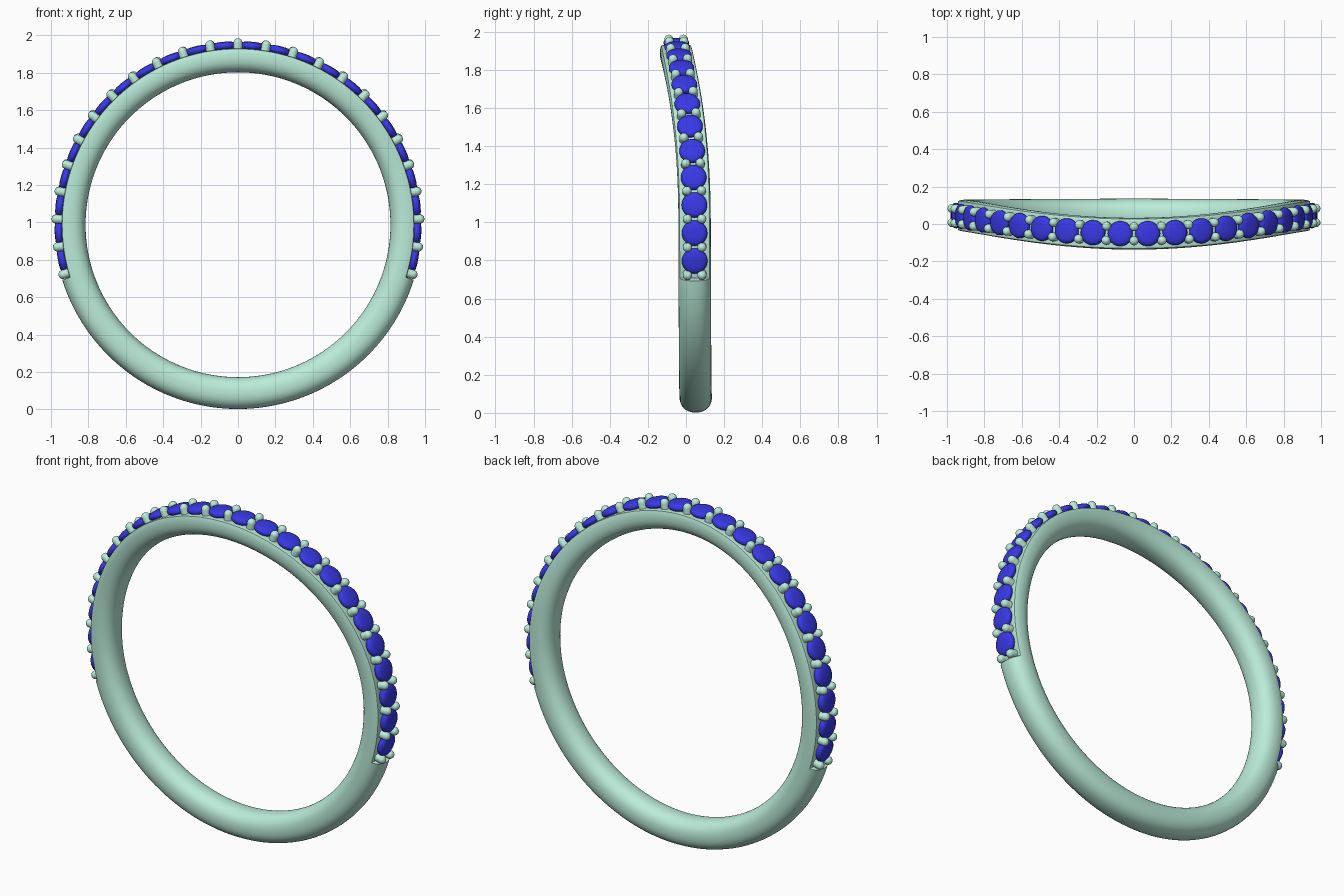
import bpy, bmesh
from math import sin, cos, pi, radians
from mathutils import Vector, Matrix

if "Cube" in bpy.data.objects:
    bpy.data.objects.remove(bpy.data.objects["Cube"])

CZ = 0.987            # ring centre height
R_MID = 0.900         # centre radius of the band section
HALF = 0.085          # half thickness of the band
CUT_R = 0.942         # radius of the stone channel floor
CUT_A = radians(107.3)
STEP = radians(8.82)  # spacing of stones
PER_SIDE = 12


def material(name, color):
    m = bpy.data.materials.new(name)
    m.diffuse_color = color
    m.use_nodes = True
    m.node_tree.nodes["Principled BSDF"].inputs["Base Color"].default_value = m.diffuse_color
    return m


metal = material("green_metal", (0.50, 0.84, 0.70, 1))
blue = material("blue_stone", (0.04, 0.04, 0.80, 1))


def wave(a):
    """Sideways offset of the band; a is the angle from the top."""
    return 0.043 + 0.008 * (abs(a) / pi) ** 2 - 0.095 * max(cos(a), 0) ** 2.3


def point(a, r, dy=0.0):
    return Vector((r * sin(a), wave(a) + dy, CZ + r * cos(a)))


def frame(a, r):
    """Local axes on the band: x along the path, y across, z outwards."""
    e = 0.01
    out = Vector((sin(a), 0, cos(a)))
    along = point(a + e, r) - point(a - e, r)
    along = (along - out * along.dot(out)).normalized()
    across = out.cross(along)
    m = Matrix((along, across, out)).transposed().to_4x4()
    m.translation = point(a, r)
    return m


def finish(bm, name, mat, angle=40):
    bmesh.ops.recalc_face_normals(bm, faces=bm.faces)
    me = bpy.data.meshes.new(name)
    bm.to_mesh(me)
    bm.free()
    me.materials.append(mat)
    ob = bpy.data.objects.new(name, me)
    bpy.context.collection.objects.link(ob)
    bpy.ops.object.select_all(action='DESELECT')
    ob.select_set(True)
    bpy.context.view_layer.objects.active = ob
    bpy.ops.object.shade_smooth_by_angle(angle=radians(angle))


def loft(bm, rings, closed):
    n = len(rings[0])
    pairs = len(rings) if closed else len(rings) - 1
    for i in range(pairs):
        p, q = rings[i], rings[(i + 1) % len(rings)]
        for j in range(n):
            k = (j + 1) % n
            bm.faces.new((p[j], p[k], q[k], q[j]))


def lathe(bm, profile, mat, n):
    """Revolve (radius, height) points about local z and cap both ends."""
    rings = [[bm.verts.new(mat @ Vector((r * cos(2 * pi * j / n), r * sin(2 * pi * j / n), h)))
              for j in range(n)] for r, h in profile]
    loft(bm, rings, False)
    bm.faces.new(rings[0])
    bm.faces.new(rings[-1])


# Band: rounded section swept round the wave, lowered where the stones sit
bm = bmesh.new()
N, M = 120, 40
low = 2 * pi - 2 * CUT_A
angles = [(-CUT_A + 2 * CUT_A * i / N, True) for i in range(N + 1)]
angles += [(CUT_A + 0.002 + (low - 0.004) * i / 60, False) for i in range(61)]
rings = []
for a, cut in angles:
    a = a if a <= pi else a - 2 * pi
    ring = []
    for j in range(M):
        t = 2 * pi * j / M
        c, s = cos(t), sin(t)
        k = HALF / (abs(c) ** 2.3 + abs(s) ** 2.3) ** (1 / 2.3)
        r = R_MID + k * c
        ring.append(bm.verts.new(point(a, min(r, CUT_R) if cut else r, k * s)))
    rings.append(ring)
loft(bm, rings, True)
finish(bm, "band", metal)

# Stones: round cut with pointed base, girdle and domed crown
bm = bmesh.new()
stone = [(0.004, -0.05), (0.062, -0.008), (0.067, 0.0), (0.067, 0.008),
         (0.062, 0.018), (0.050, 0.024), (0.030, 0.027), (0.008, 0.028)]
for i in range(2 * PER_SIDE):
    lathe(bm, stone, frame((i - PER_SIDE + 0.5) * STEP, 0.953), 32)
finish(bm, "stones", blue)

# Prongs: a pair of round-tipped pins between neighbouring stones
bm = bmesh.new()
pin = [(0.024, -0.045)] + [(0.024 * cos(t * pi / 12), 0.024 * sin(t * pi / 12)) for t in range(6)]
pin.append((0.002, 0.024))
for i in range(-PER_SIDE, PER_SIDE + 1):
    for side in (-1, 1):
        lathe(bm, pin, frame(i * STEP, 0.973) @ Matrix.Translation((0, side * 0.038, 0)), 16)
finish(bm, "prongs", metal)
